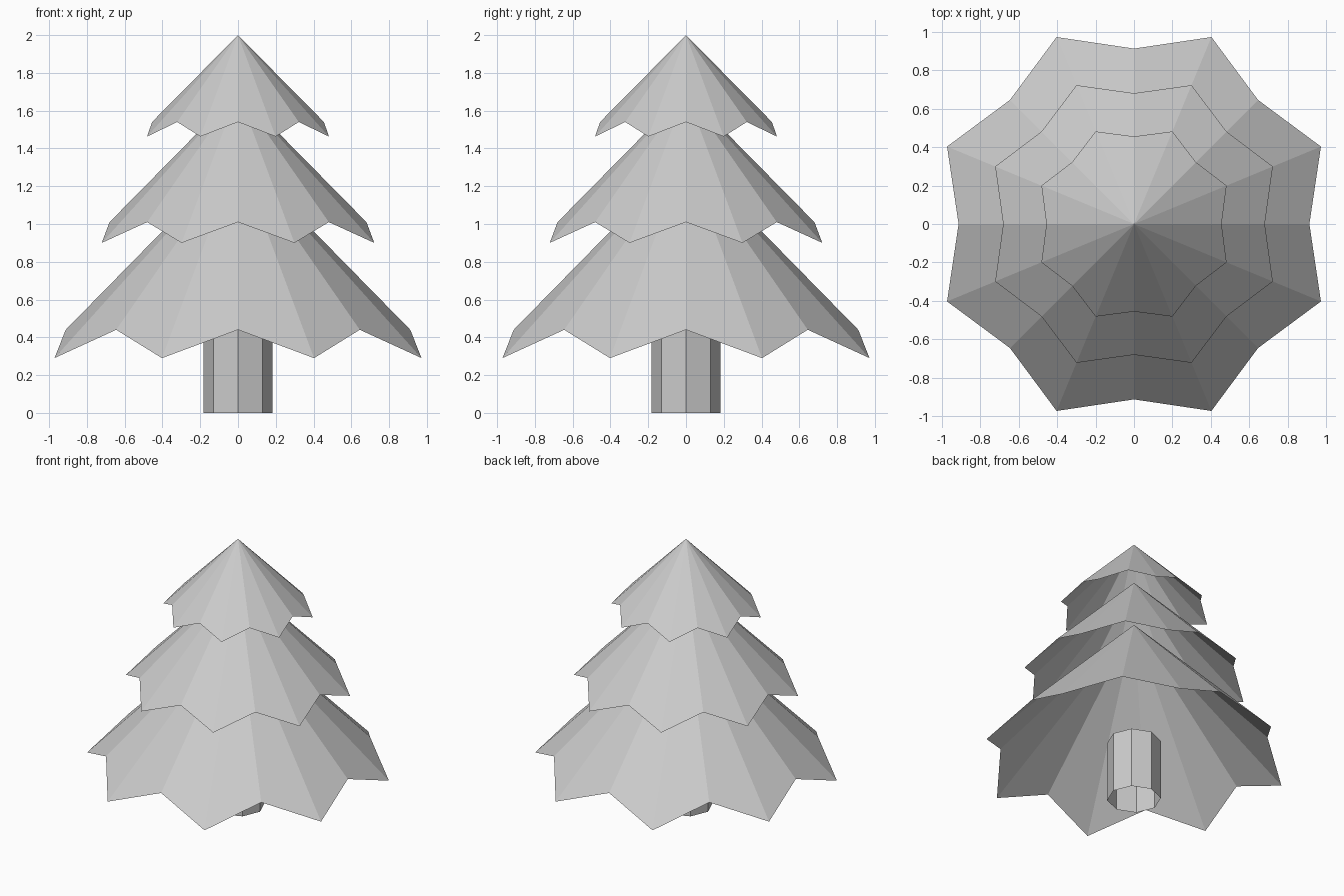
import bpy
import bmesh
from math import cos, sin, tau

cube = bpy.data.objects.get("Cube")
if cube:
    bpy.data.objects.remove(cube, do_unlink=True)

# Single flat colour
grey = bpy.data.materials.new("plain grey")
grey.use_nodes = True
colour = (0.6, 0.6, 0.6, 1)
grey.diffuse_color = colour
grey.node_tree.nodes["Principled BSDF"].inputs["Base Color"].default_value = colour


def ring(bm, count, radius_and_height):
    """Ring of vertices whose radius and height depend on the index."""
    verts = []
    for i in range(count):
        radius, height = radius_and_height(i)
        angle = tau * i / count
        verts.append(bm.verts.new((radius * cos(angle), radius * sin(angle), height)))
    return verts


def finish(bm, name):
    mesh = bpy.data.meshes.new(name)
    bm.to_mesh(mesh)
    bm.free()
    mesh.materials.append(grey)
    obj = bpy.data.objects.new(name, mesh)
    bpy.context.collection.objects.link(obj)
    return obj


def foliage_tier(name, apex, valley, tip):
    """Open cone with eight drooping points; valley and tip are (radius, height)."""
    bm = bmesh.new()
    top = bm.verts.new((0, 0, apex))
    rim = ring(bm, 16, lambda i: tip if i % 2 else valley)
    for i, vert in enumerate(rim):
        bm.faces.new((top, vert, rim[(i + 1) % len(rim)]))
    return finish(bm, name)


# Three tiers of branches
foliage_tier("lower_foliage", 1.37, (0.912, 0.44), (1.052, 0.29))
foliage_tier("middle_foliage", 1.70, (0.68, 1.01), (0.781, 0.90))
foliage_tier("upper_foliage", 2.0, (0.455, 1.54), (0.521, 1.463))

# Open eight-sided trunk
bm = bmesh.new()
bottom = ring(bm, 8, lambda i: (0.183, 0))
top = ring(bm, 8, lambda i: (0.183, 0.45))
for i in range(8):
    j = (i + 1) % 8
    bm.faces.new((bottom[i], bottom[j], top[j], top[i]))
finish(bm, "trunk")
